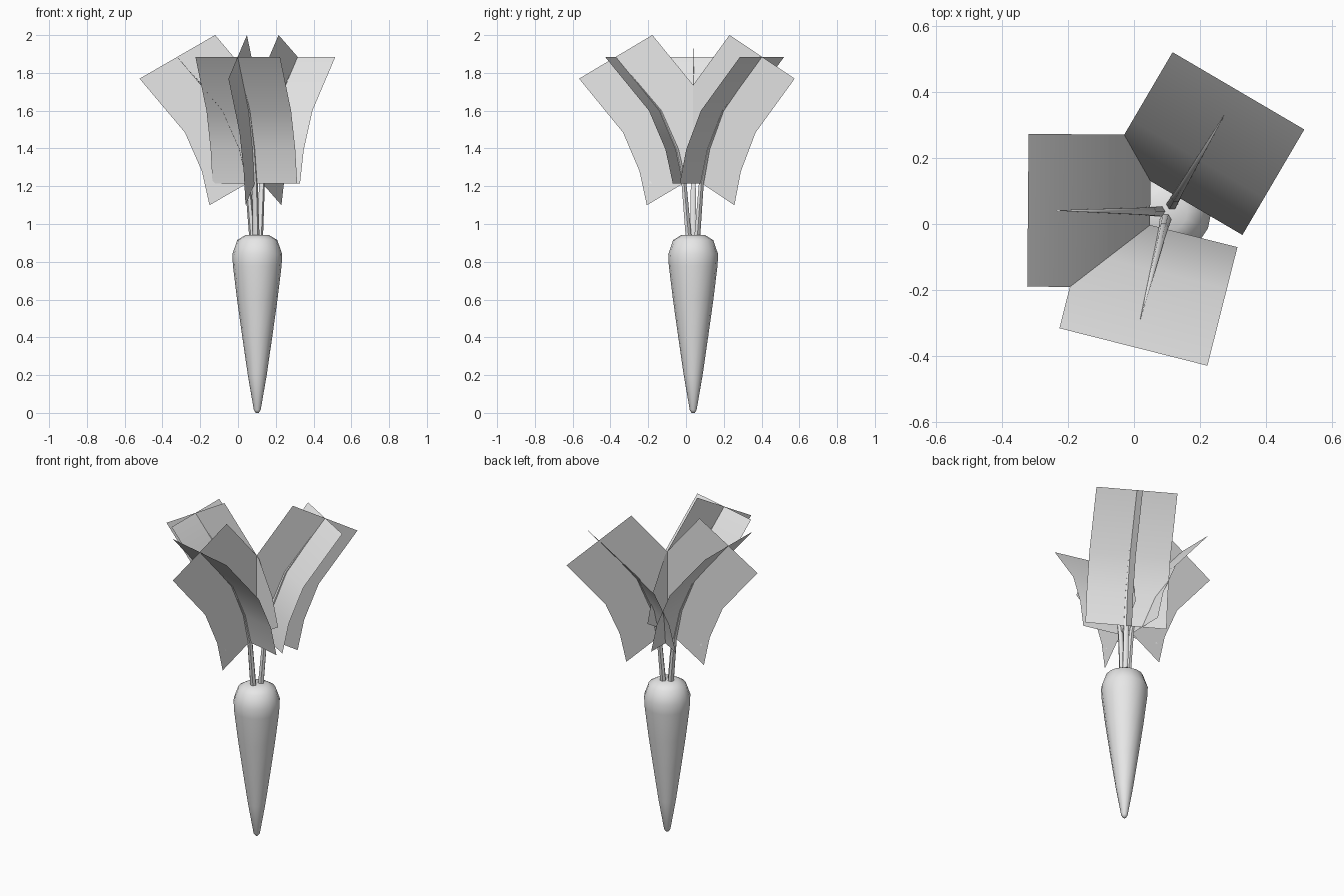
import bpy, bmesh, math
from mathutils import Vector

cube = bpy.data.objects.get("Cube")
if cube:
    bpy.data.objects.remove(cube, do_unlink=True)

AXIS = Vector((0.102, 0.038, 0))
ANGLES = {"left_rear": 59.6, "right": 179.5, "front": 255.8}

grey = bpy.data.materials.new("light_grey")
grey.use_nodes = True
grey.diffuse_color = (0.8, 0.8, 0.8, 1)
grey.node_tree.nodes["Principled BSDF"].inputs["Base Color"].default_value = (0.8, 0.8, 0.8, 1)


def finish(name, bm, angle=60):
    mesh = bpy.data.meshes.new(name)
    bm.to_mesh(mesh)
    bm.free()
    mesh.materials.append(grey)
    obj = bpy.data.objects.new(name, mesh)
    bpy.context.collection.objects.link(obj)
    bpy.ops.object.select_all(action='DESELECT')
    obj.select_set(True)
    bpy.context.view_layer.objects.active = obj
    bpy.ops.object.shade_smooth_by_angle(angle=math.radians(angle))
    return obj


def tube(bm, rings, sides):
    """Skin a list of (centre, radius) rings and cap both ends."""
    loops = []
    for centre, r in rings:
        loops.append([bm.verts.new(centre + Vector((r * math.cos(a), r * math.sin(a), 0)))
                      for a in (math.tau * i / sides for i in range(sides))])
    for low, high in zip(loops, loops[1:]):
        for i in range(sides):
            j = (i + 1) % sides
            bm.faces.new((low[i], low[j], high[j], high[i]))
    bm.faces.new(loops[0][::-1])
    bm.faces.new(loops[-1])


def ribbon(bm, path, offset):
    """Sweep a straight cross-section along a path."""
    rows = [(bm.verts.new(p - offset), bm.verts.new(p + offset)) for p in path]
    for a, b in zip(rows, rows[1:]):
        bm.faces.new((a[0], a[1], b[1], b[0]))


# Root: tapered body with a rounded shoulder
ROOT = [(0.008, 0), (0.018, 0.015), (0.05, 0.2), (0.079, 0.4), (0.107, 0.6),
        (0.129, 0.78), (0.132, 0.84), (0.106, 0.915), (0.06, 0.943)]
bm = bmesh.new()
tube(bm, [(AXIS + Vector((0, 0, z)), r) for r, z in ROOT], 16)
finish("root", bm)

# Stems and crossed leaf blades, as (distance from axis, height)
STEM = [(0.024, 0.92, 0.018), (0.05, 1.215, 0.015), (0.09, 1.395, 0.012),
        (0.18, 1.6, 0.008), (0.335, 1.785, 0.001)]
LEAF = [(0.053, 1.215), (0.093, 1.395), (0.183, 1.6), (0.423, 1.885)]
HALF_WIDTH = 0.231
up = Vector((0, 0, 1))
for side, degrees in ANGLES.items():
    a = math.radians(degrees)
    out = Vector((math.cos(a), math.sin(a), 0))

    bm = bmesh.new()
    tube(bm, [(AXIS + out * r + up * z, w) for r, z, w in STEM], 6)
    finish("stem_" + side, bm)

    path = [AXIS + out * r + up * z for r, z in LEAF]
    across = out.cross(up) * HALF_WIDTH
    tilt = (out * math.cos(math.radians(30)) - up * math.sin(math.radians(30))) * HALF_WIDTH
    for part, offset in (("flat", across), ("upright", tilt)):
        bm = bmesh.new()
        ribbon(bm, path, offset)
        finish("leaf_" + part + "_" + side, bm)
